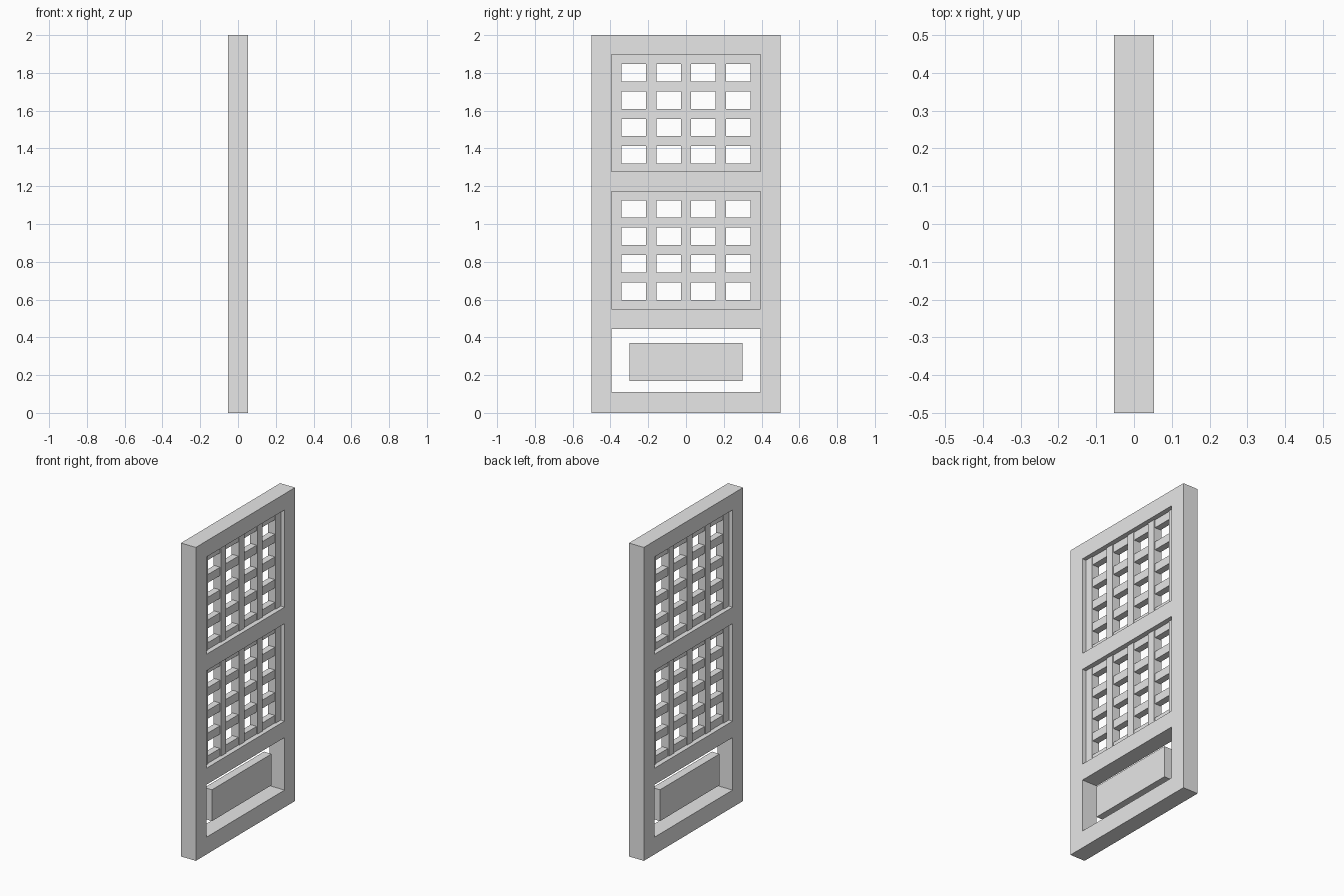
import bpy
import bmesh

if "Cube" in bpy.data.objects:
    bpy.data.objects.remove(bpy.data.objects["Cube"], do_unlink=True)

grey = bpy.data.materials.new("plain_grey")
grey.use_nodes = True
colour = (0.8, 0.8, 0.8, 1)
grey.diffuse_color = colour
grey.node_tree.nodes["Principled BSDF"].inputs["Base Color"].default_value = colour

THICK = 0.105      # frame depth
INNER = 0.394      # half width of the openings
BAR = 0.053        # lattice bar width


def finish(name, bm):
    mesh = bpy.data.meshes.new(name)
    bmesh.ops.recalc_face_normals(bm, faces=bm.faces)
    bm.to_mesh(mesh)
    bm.free()
    mesh.materials.append(grey)
    obj = bpy.data.objects.new(name, mesh)
    bpy.context.collection.objects.link(obj)
    return obj


def box(name, depth, y0, y1, z0, z1):
    bm = bmesh.new()
    bmesh.ops.create_cube(bm, size=1)
    for v in bm.verts:
        v.co.x *= depth
        v.co.y = y1 if v.co.y > 0 else y0
        v.co.z = z1 if v.co.z > 0 else z0
    return finish(name, bm)


# Door frame: a flat sheet with three openings, thickened
ys = [-0.5, -INNER, INNER, 0.5]
zs = [0, 0.11, 0.445, 0.55, 1.172, 1.277, 1.898, 2]
bm = bmesh.new()
grid = [[bm.verts.new((0, y, z)) for z in zs] for y in ys]
for i in range(len(ys) - 1):
    for j in range(len(zs) - 1):
        if i == 1 and j % 2 == 1:
            continue
        bm.faces.new((grid[i][j], grid[i + 1][j], grid[i + 1][j + 1], grid[i][j + 1]))
frame = finish("door_frame", bm)
solid = frame.modifiers.new("thickness", "SOLIDIFY")
solid.thickness = THICK
solid.offset = 0

# Lattices: upright bars stand slightly proud of the cross bars
for label, z0, z1, first in (("upper", 1.277, 1.898, 1.2935), ("lower", 0.55, 1.172, 0.572)):
    for k in range(5):
        y = (k - 2) * 0.184
        box(f"{label}_upright_bar_{k + 1}", BAR, y - BAR / 2, y + BAR / 2, z0, z1)
        z = first + k * 0.145
        box(f"{label}_cross_bar_{k + 1}", 0.042, -INNER, INNER,
            max(z - BAR / 2, z0), min(z + BAR / 2, z1))

# Solid panel set within the bottom opening
box("bottom_panel", BAR, -0.3, 0.3, 0.17, 0.37)
